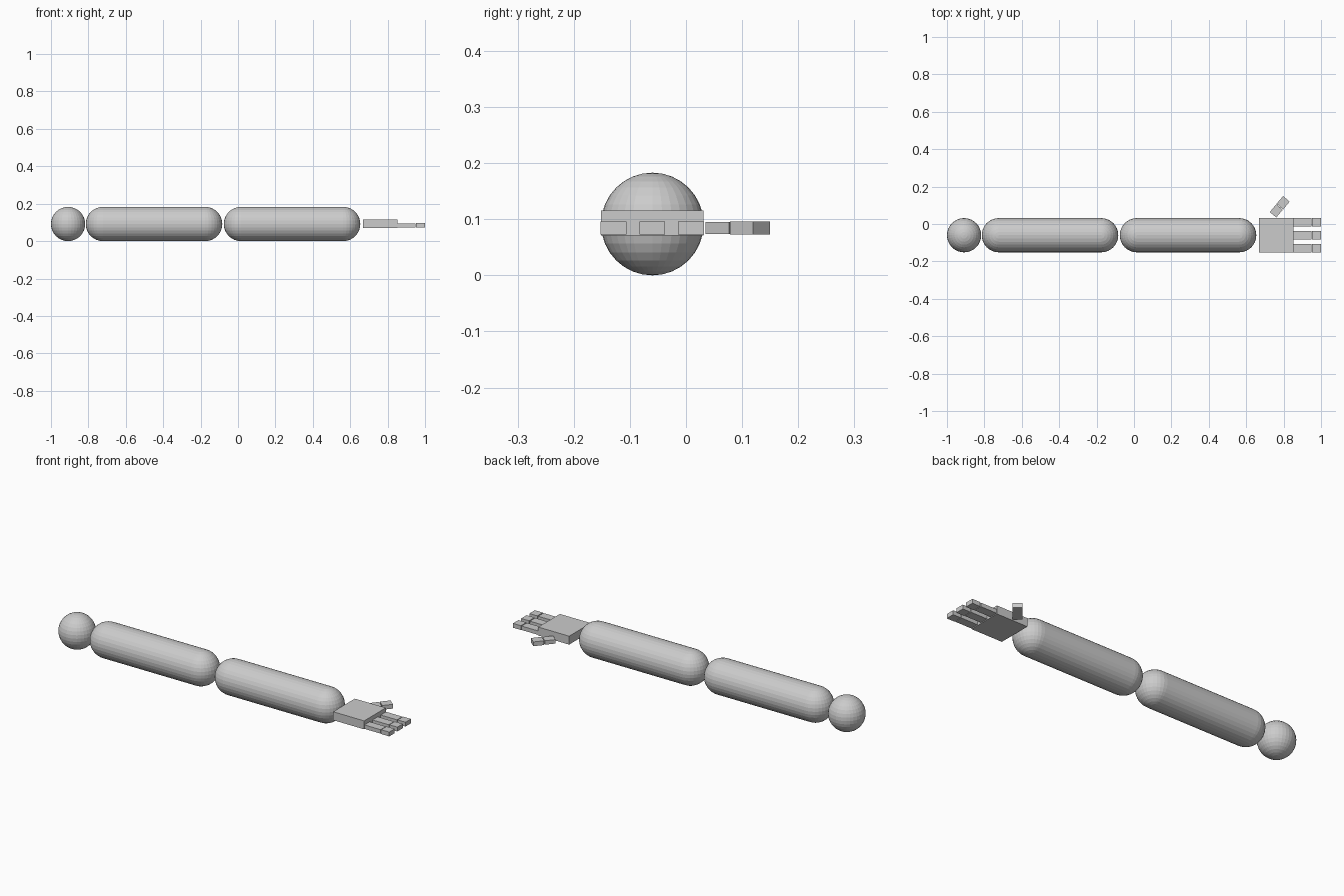
import bpy, bmesh, math
from mathutils import Matrix, Vector

if "Cube" in bpy.data.objects:
    bpy.data.objects.remove(bpy.data.objects["Cube"])

R = 0.0915                       # radius of the arm
ARM = Vector((0, -0.06, R))      # arm axis
FZ = 0.0845                      # finger height


def new_object(name, bm, loc):
    bmesh.ops.recalc_face_normals(bm, faces=bm.faces)
    mesh = bpy.data.meshes.new(name)
    bm.to_mesh(mesh)
    bm.free()
    obj = bpy.data.objects.new(name, mesh)
    obj.location = loc
    bpy.context.collection.objects.link(obj)
    return obj


def ball(name, x):
    bm = bmesh.new()
    bmesh.ops.create_uvsphere(bm, u_segments=32, v_segments=16, radius=R)
    return new_object(name, bm, ARM + Vector((x, 0, 0)))


def capsule(name, x0, x1):
    # half sphere pushed out, open rim extruded to the middle, then mirrored
    bm = bmesh.new()
    bmesh.ops.create_uvsphere(bm, u_segments=32, v_segments=16, radius=R)
    bmesh.ops.delete(bm, geom=[v for v in bm.verts if v.co.x < -1e-4], context='VERTS')
    for v in bm.verts:
        v.co.x += (x1 - x0) / 2 - R
    rim = [e for e in bm.edges if e.is_boundary]
    ext = bmesh.ops.extrude_edge_only(bm, edges=rim)
    for g in ext["geom"]:
        if isinstance(g, bmesh.types.BMVert):
            g.co.x = 0
    obj = new_object(name, bm, ARM + Vector(((x0 + x1) / 2, 0, 0)))
    obj.modifiers.new("mirror", 'MIRROR')
    return obj


def box(name, size, loc, angle=0):
    bm = bmesh.new()
    bmesh.ops.create_cube(bm, size=1, matrix=Matrix.Diagonal((*size, 1)))
    obj = new_object(name, bm, loc)
    obj.rotation_euler.z = angle
    return obj


# arm
ball("shoulder", -1 + R)
capsule("upper_arm", -0.814, -0.084)
capsule("forearm", -0.076, 0.654)

# palm
box("palm", (0.183, 0.183, 0.045), (0.76, -0.06, 0.0935))

# three fingers of two segments
for i, y in enumerate((-0.129, -0.06, 0.009)):
    box(f"finger_{i + 1}_base", (0.096, 0.045, 0.021), (0.901, y, FZ))
    box(f"finger_{i + 1}_tip", (0.047, 0.046, 0.023), (0.9765, y, FZ))

# thumb, angled outwards
a = math.radians(50)
centre = Vector((0.779, 0.092, FZ))
along = Vector((math.cos(a), math.sin(a), 0))
box("thumb_base", (0.054, 0.045, 0.021), centre - along * 0.0285, a)
box("thumb_tip", (0.054, 0.046, 0.023), centre + along * 0.0285, a)
